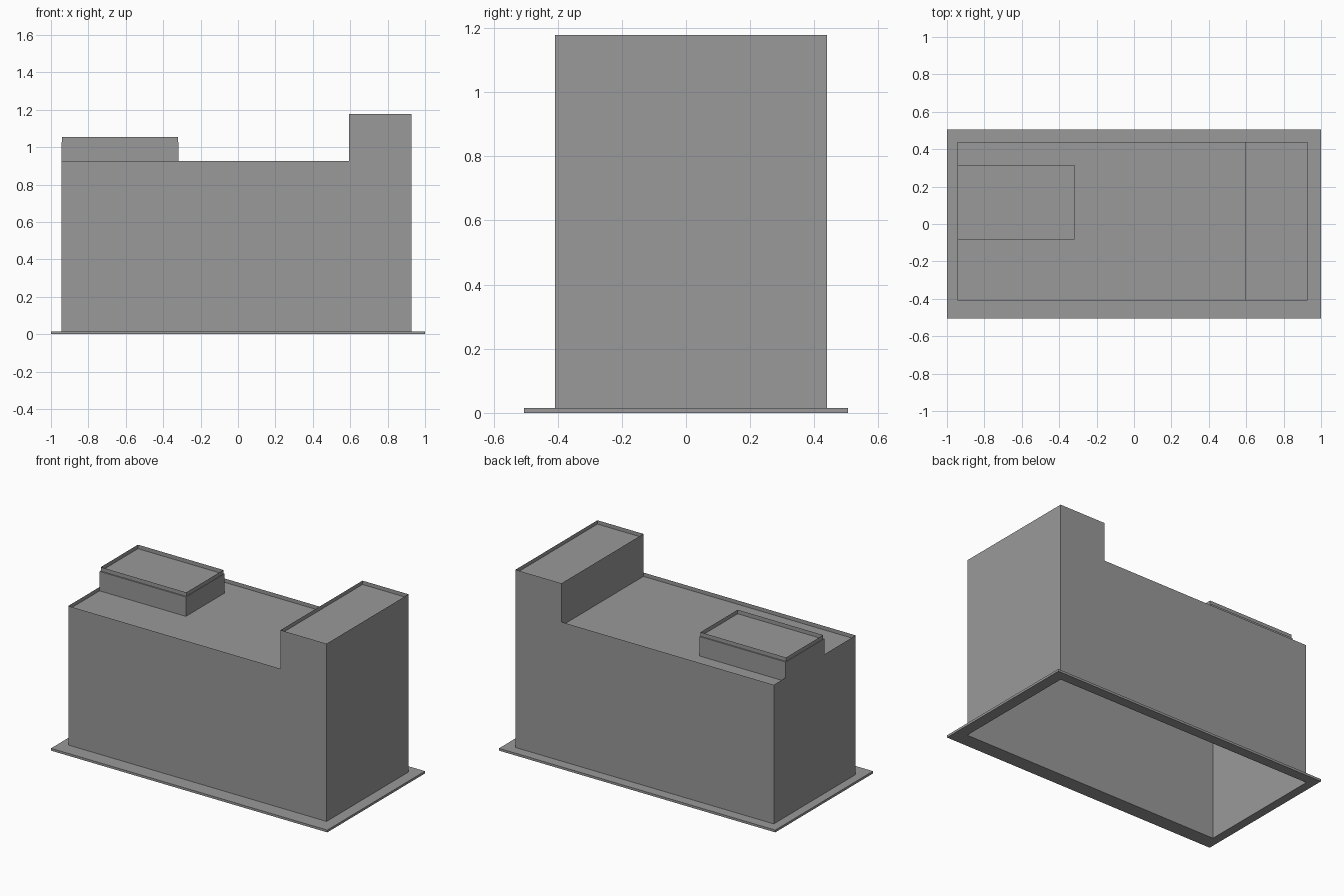
import bpy

if "Cube" in bpy.data.objects:
    bpy.data.objects.remove(bpy.data.objects["Cube"])

# Shared dimensions
X0, X1, XT = -0.943, 0.927, 0.594      # building left, right, tower face
Y0, Y1 = -0.408, 0.439                 # building front, back
PLATE, ROOF, PARAPET = 0.015, 0.90, 0.925
TOWER_ROOF, TOWER_TOP = 1.153, 1.178

grey = bpy.data.materials.new("dark_grey")
grey.diffuse_color = (0.32, 0.32, 0.32, 1)
grey.use_nodes = True
grey.node_tree.nodes["Principled BSDF"].inputs["Base Color"].default_value = grey.diffuse_color


def make(name, verts, faces):
    mesh = bpy.data.meshes.new(name)
    mesh.from_pydata(verts, [], faces)
    mesh.materials.append(grey)
    mesh.update()
    obj = bpy.data.objects.new(name, mesh)
    bpy.context.collection.objects.link(obj)
    return obj


def rect(x0, x1, y0, y1, z):
    return [(x0, y0, z), (x1, y0, z), (x1, y1, z), (x0, y1, z)]


def bands(count):
    """Quads joining consecutive four-corner loops, facing outward."""
    return [(4*k + i, 4*k + (i+1) % 4, 4*k + 4 + (i+1) % 4, 4*k + 4 + i)
            for k in range(count) for i in range(4)]


def roof(name, x0, x1, y0, y1, z):
    return make(name, rect(x0, x1, y0, y1, z), [(0, 1, 2, 3)])


# Ground plate: a thin frame, open under the building
make("ground_plate",
     rect(X0, X1, Y0, Y1, 0) + rect(-1, 1, -0.505, 0.505, 0)
     + rect(-1, 1, -0.505, 0.505, PLATE) + rect(X0, X1, Y0, Y1, PLATE),
     bands(3))

# Building walls: stepped profile front and back, open bottom and top
profile = [(X0, 0), (X1, 0), (X1, TOWER_TOP), (XT, TOWER_TOP),
           (XT, PARAPET), (X0, PARAPET)]
n = len(profile)
make("building_walls",
     [(x, y, z) for y in (Y0, Y1) for x, z in profile],
     [tuple(range(n)), tuple(reversed(range(n, 2*n))),
      (1, 1+n, 2+n, 2), (5, 5+n, n, 0)])

# Tower side wall rising from the main roof, with the parapet line across it
make("tower_inner_wall",
     [(XT, y, z) for z in (ROOF, PARAPET, TOWER_TOP) for y in (Y0, Y1)],
     [(0, 2, 3, 1), (2, 4, 5, 3)])

# Roofs sunk below the thin parapets
roof("main_roof", X0, XT, Y0, Y1, ROOF)
roof("tower_roof", XT, X1, Y0, Y1, TOWER_ROOF)

# Rooftop block, its roof, and a thin upright rim set just inside the edge
px0, px1, py0, py1 = X0, -0.318, -0.084, 0.316
BLOCK_ROOF, BLOCK_TOP = 1.027, 1.053
make("rooftop_block",
     rect(px0, px1, py0, py1, ROOF) + rect(px0, px1, py0, py1, BLOCK_ROOF),
     bands(1))
roof("rooftop_block_roof", px0, px1, py0, py1, BLOCK_ROOF)
rim = (px0 + 0.003, px1 - 0.003, py0 + 0.008, py1 - 0.008)
make("rooftop_block_rim", rect(*rim, BLOCK_ROOF) + rect(*rim, BLOCK_TOP), bands(1))
